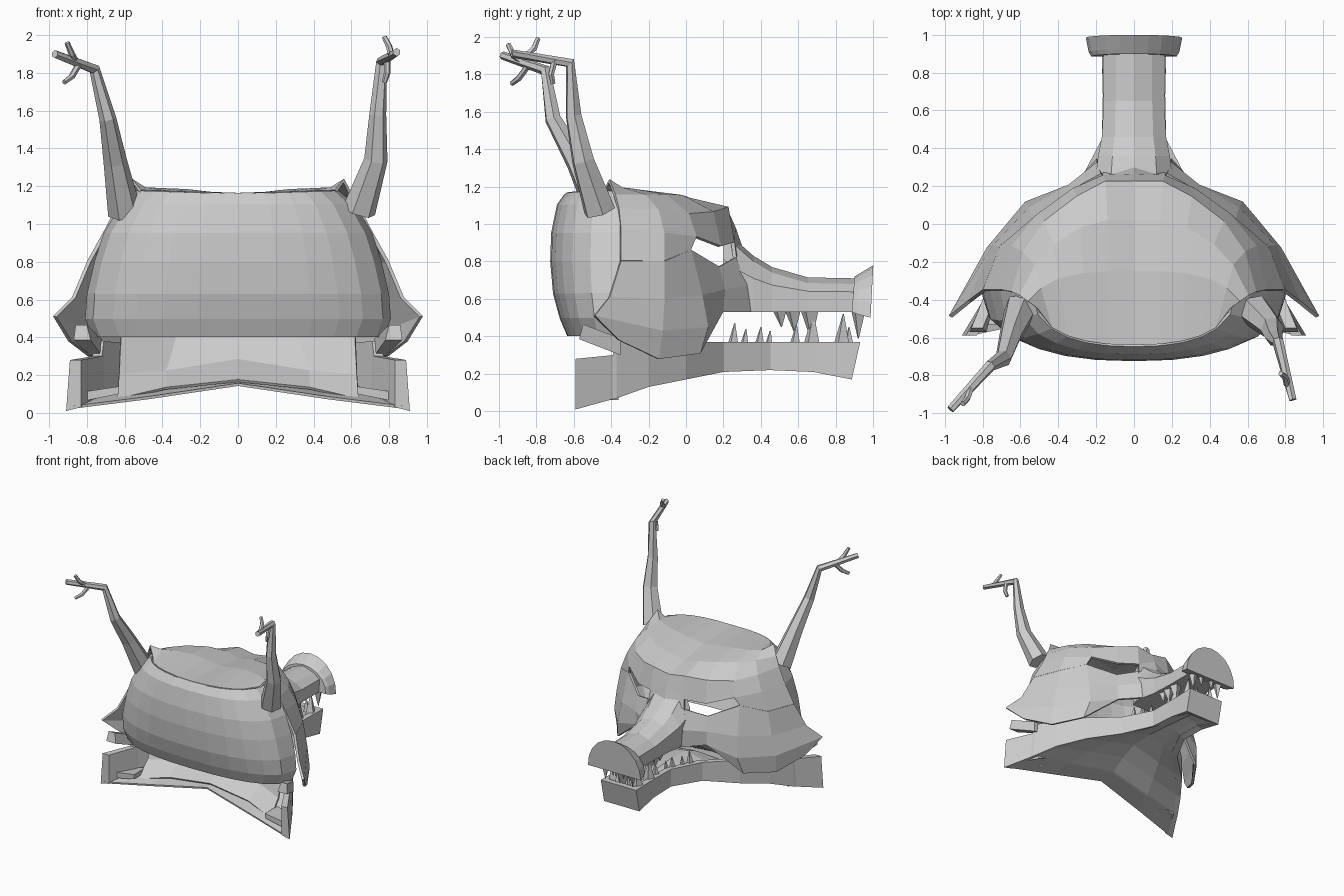
import bpy, bmesh, math
from mathutils import Vector

if "Cube" in bpy.data.objects:
    bpy.data.objects.remove(bpy.data.objects["Cube"])

bone = bpy.data.materials.new("bone grey")
bone.diffuse_color = (0.6, 0.6, 0.6, 1)
bone.use_nodes = True
bone.node_tree.nodes["Principled BSDF"].inputs["Base Color"].default_value = bone.diffuse_color


def make(name, verts, faces, mirror=False, thick=0):
    """Mesh object, cleaned, optionally mirrored in x and given thickness."""
    bm = bmesh.new()
    vs = [bm.verts.new(v) for v in verts]
    for f in faces:
        bm.faces.new([vs[i] for i in f])
    bmesh.ops.remove_doubles(bm, verts=bm.verts, dist=0.001)
    bmesh.ops.recalc_face_normals(bm, faces=bm.faces)
    me = bpy.data.meshes.new(name)
    bm.to_mesh(me)
    bm.free()
    me.materials.append(bone)
    ob = bpy.data.objects.new(name, me)
    bpy.context.collection.objects.link(ob)
    if mirror:
        ob.modifiers.new("mirror", 'MIRROR').merge_threshold = 0.002
    if thick:
        m = ob.modifiers.new("thickness", 'SOLIDIFY')
        m.thickness = thick
        m.offset = 0
    return ob


def grid(name, rows, skip=(), mirror=True, thick=0.02):
    n = len(rows[0])
    faces = [(i * n + j, i * n + j + 1, (i + 1) * n + j + 1, (i + 1) * n + j)
             for i in range(len(rows) - 1) for j in range(n - 1) if (i, j) not in skip]
    return make(name, [p for r in rows for p in r], faces, mirror, thick)


def loft(name, rings, mirror=False):
    """Closed rings joined in order, with both ends capped."""
    n = len(rings[0])
    faces = [(i * n + j, i * n + (j + 1) % n, (i + 1) * n + (j + 1) % n, (i + 1) * n + j)
             for i in range(len(rings) - 1) for j in range(n)]
    last = (len(rings) - 1) * n
    faces += [tuple(range(n)), tuple(range(last, last + n))]
    return make(name, [p for r in rings for p in r], faces, mirror)


def tube(name, pts, radii, sides=6, mirror=False):
    pts = [Vector(p) for p in pts]
    rings = []
    for i, p in enumerate(pts):
        t = (pts[min(i + 1, len(pts) - 1)] - pts[max(i - 1, 0)]).normalized()
        u = t.cross(Vector((0.9, -0.4, 0.1))).normalized()
        v = t.cross(u)
        rings.append([p + radii[i] * (u * math.cos(a) + v * math.sin(a))
                      for a in (math.tau * k / sides for k in range(sides))])
    return loft(name, rings, mirror)


# Cranium: rounded back of the head, (z, half width, back y) per level
levels = [(1.17, .53, -.64), (1.10, .61, -.68), (.95, .70, -.71), (.80, .75, -.715),
          (.63, .79, -.70), (.50, .80, -.665), (.405, .76, -.625)]
rows = []
for z, w, yb in levels:
    angs = [math.radians(a) for a in (0, 12, 25, 38, 52, 70, 90)]
    rows.append([(w * math.sin(a) ** .84, -.35 + (yb + .35) * max(math.cos(a), 0) ** .8,
                  z - .015 * (1 - math.sin(a)) * (z > 1.15)) for a in angs])
grid("cranium", rows)

# Forehead and brow, from the back crest to the lower rim of the eye
eye_low = [(0, .29, .88), (.17, .26, .82), (.33, .17, .77), (.53, .02, .86),
           (.70, -.12, .80), (.79, -.35, .80)]
forehead = [
    [(0, -.64, 1.155), (.14, -.635, 1.158), (.257, -.618, 1.161), (.353, -.59, 1.164),
     (.434, -.547, 1.167), (.515, -.44, 1.17)],
    [(0, -.25, 1.14), (.14, -.25, 1.16), (.27, -.26, 1.175), (.40, -.29, 1.18),
     (.49, -.34, 1.185), (.56, -.41, 1.23)],
    [(0, .02, 1.10), (.14, .02, 1.13), (.28, -.02, 1.145), (.42, -.11, 1.15),
     (.52, -.22, 1.15), (.60, -.38, 1.15)],
    [(0, .22, 1.06), (.15, .22, 1.085), (.30, .14, 1.06), (.47, .01, 1.05),
     (.58, -.15, 1.07), (.64, -.36, 1.08)],
    [(0, .255, .98), (.16, .25, .90), (.32, .18, .88), (.50, .05, .93),
     (.64, -.12, .95), (.69, -.35, .98)],
    eye_low]
grid("forehead", forehead, skip={(4, 1), (4, 2)})

# Cheeks, flaring out to a pointed rear corner
cheek = [
    eye_low[1:],
    [(.19, .32, .67), (.34, .20, .65), (.55, .08, .62), (.74, -.12, .60), (.87, -.41, .61)],
    [(.19, .34, .53), (.33, .19, .53), (.57, .11, .45), (.77, -.13, .43), (.97, -.49, .51)],
    [(.19, .34, .53), (.33, .19, .53), (.60, .07, .31), (.76, -.15, .28), (.89, -.36, .38)]]
grid("cheek", cheek)

# Snout: arched sections, (y, half width, top)
rings = []
for y, w, zt in [(.20, .18, 1.0), (.27, .20, .91), (.36, .19, .83), (.46, .17, .77),
                 (.65, .16, .715), (.90, .16, .71)]:
    m = .53 + (zt - .53) * .6
    rings.append([(-w, y, .53), (-w, y, m), (-w * .6, y, zt - .03), (0, y, zt),
                  (w * .6, y, zt - .03), (w, y, m), (w, y, .53)])
loft("snout", rings)

# Nose flange: flat-bottomed half disc that widens forward
rings = []
for y, w, z0, h in [(.885, .225, .53, .19), (.91, .24, .52, .215), (.985, .255, .50, .28)]:
    rings.append([(w * math.cos(a), y + .015 * math.sin(a), z0 + h * math.sin(a))
                  for a in (math.pi * k / 10 for k in range(11))])
loft("nose_flange", rings)

# Lower jaw: U-shaped rim, (y, half width, wall, top, bottom, floor middle)
jaw = [(.93, .17, .05, .37, .17, .25), (.68, .165, .05, .37, .21, .28),
       (.45, .17, .05, .37, .22, .30), (.20, .30, .06, .37, .21, .32),
       (0, .52, .07, .37, .17, .31), (-.20, .67, .07, .37, .13, .25),
       (-.37, .78, .07, .38, .07, .17), (-.39, .79, .07, .30, .065, .165),
       (-.59, .91, .08, .28, .01, .15)]


def jaw_ring(s, side):
    y, w, t, zt, zb, _ = s
    lean, back = (.045, .05) if y > .9 else (0, 0)
    return [(side * (w - .02 * (y < -.3)), y, zt), (side * w, y - lean, zb),
            (side * (w - t), y - lean - back, zb + .02), (side * (w - t), y - back, zt)]


loft("lower_jaw", [jaw_ring(s, -1) for s in reversed(jaw)] + [jaw_ring(s, 1) for s in jaw])

# Arched floor between the jaw sides
floor = []
for y, w, t, zt, zb, zc in jaw:
    yy = min(y, .88)
    ym = yy if yy > 0 else yy * .72
    e = w - t * .5
    floor.append([(0, ym, zc), (e * .55, (ym + yy) / 2, zb + .02 + (zc - zb) * .35), (e, yy, zb + .02)])
grid("jaw_floor", floor, thick=.015)

# Throat wall behind the mouth, sloping up from the floor
grid("throat_wall", [
    [(0, -.38, .17), (.38, -.40, .13), (.64, -.46, .07)],
    [(0, -.20, .28), (.38, -.24, .22), (.63, -.34, .20)],
    [(0, -.10, .44), (.32, -.12, .43), (.62, -.26, .42)]], thick=.015)

# Ledge on the inside of each rear jaw end
loft("jaw_ledge", [[(.63, y, .10), (x, y, .06), (x, y, .11), (.63, y, .14)]
                   for y, x in ((-.36, .73), (-.53, .83))], mirror=True)

# Hinge prong above the back of the jaw, leaning outwards
loft("jaw_hinge", [[(.72, -.35, .30), (.78, -.35, .30), (.78, -.35, .39), (.72, -.35, .39)],
                   [(.78, -.57, .385), (.87, -.57, .385), (.86, -.55, .465), (.80, -.55, .465)]],
     mirror=True)


# Teeth: four-sided cones, (y, root radius, tip z)
def tooth(name, x, y, r, z0, z1, lean=0):
    tube(name, [(x, y, z0), (x, y + lean, z1)], [r, .003], 4, True)


for y, r, z in [(.25, .035, .47), (.31, .028, .44), (.39, .032, .45), (.44, .025, .43),
                (.58, .035, .46), (.67, .052, .52), (.83, .05, .52)]:
    tooth("lower_tooth", .115 + max(0, .45 - y) * .5, y, r, .34, z, .01)
for y, r, z in [(.50, .045, .45), (.57, .05, .42), (.66, .055, .38)]:
    tooth("upper_tooth", .105, y, r, .55, z, .01)
tooth("upper_fang", .13, .92, .042, .54, .39)
tooth("front_tooth", .05, .93, .03, .54, .44)
tooth("lower_front_tooth", .05, .87, .03, .34, .45)

# Antlers: bent six-sided stems, each with two forked twigs
stems = [
    ([(-.60, -.45, 1.06), (-.65, -.58, 1.33), (-.69, -.71, 1.56), (-.76, -.75, 1.82),
      (-.97, -.98, 1.90)],
     [[(-.86, -.86, 1.86), (-.88, -.92, 1.90), (-.905, -.95, 1.96)],
      [(-.84, -.84, 1.85), (-.88, -.89, 1.78), (-.92, -.93, 1.75)]]),
    ([(.64, -.46, 1.07), (.73, -.55, 1.34), (.74, -.60, 1.58), (.76, -.62, 1.86),
      (.84, -.93, 1.91)],
     [[(.81, -.85, 1.90), (.80, -.81, 1.94), (.775, -.79, 1.99)],
      [(.79, -.70, 1.88), (.79, -.72, 1.80), (.775, -.71, 1.75)]])]
for path, twigs in stems:
    tube("antler", path, [.09, .063, .045, .03, .022])
    for tw in twigs:
        tube("antler_twig", tw, [.018, .017, .014])
